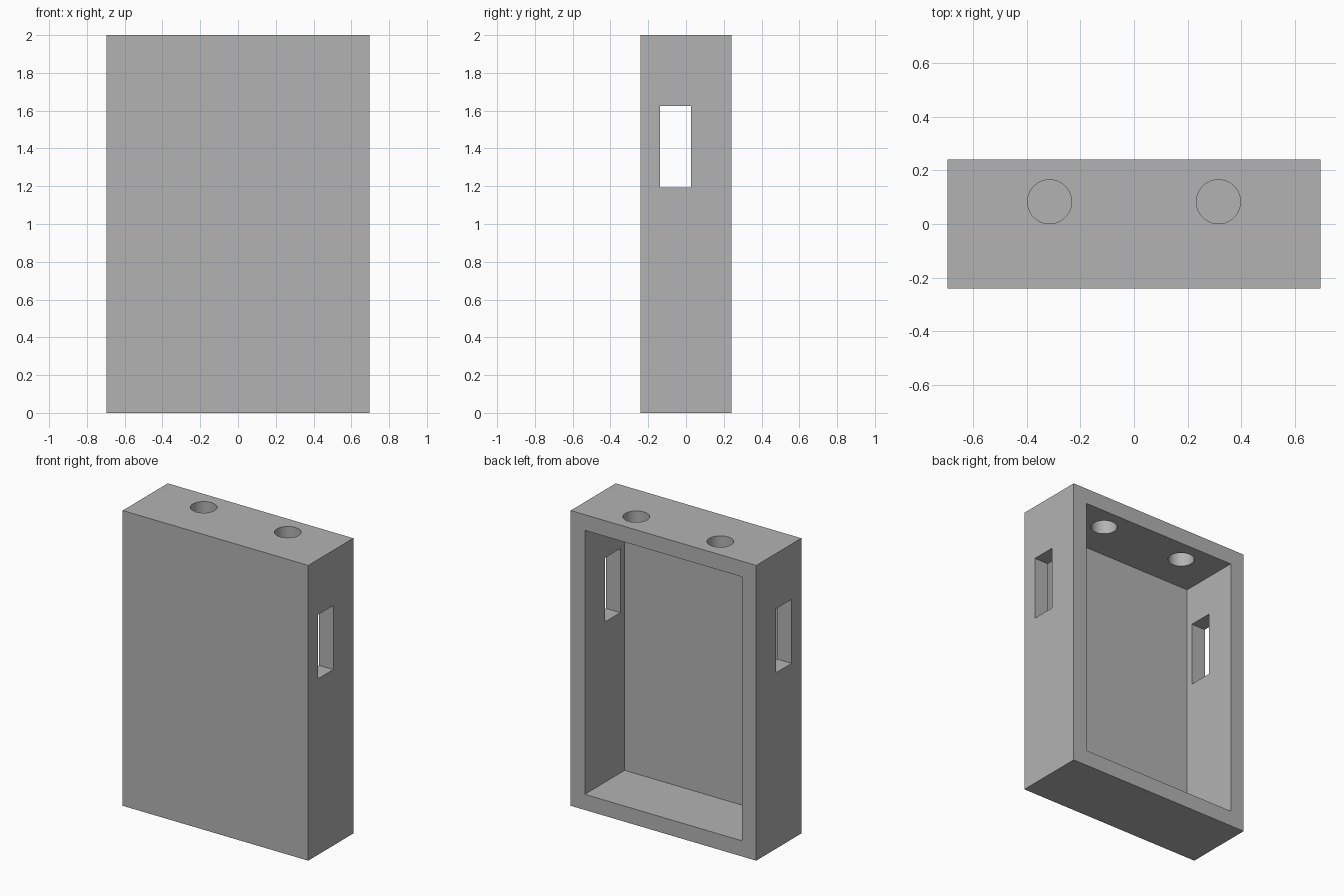
import bpy
import math

default_cube = bpy.data.objects.get("Cube")
if default_cube:
    bpy.data.objects.remove(default_cube, do_unlink=True)

HALF_W, HALF_D, HEIGHT = 0.695, 0.241, 2.0
WALL, FRONT = 0.106, 0.057


def box(name, low, high):
    """Axis-aligned box between two corners."""
    bpy.ops.mesh.primitive_cube_add(size=1)
    ob = bpy.context.object
    ob.name = name
    for v in ob.data.vertices:
        v.co = [h if c > 0 else l for c, l, h in zip(v.co, low, high)]
    return ob


def cut(target, cutter):
    """Subtract the cutter from the target and discard it."""
    cutter.hide_render = True
    mod = target.modifiers.new(cutter.name, 'BOOLEAN')
    mod.operation = 'DIFFERENCE'
    mod.solver = 'EXACT'
    mod.object = cutter
    bpy.context.view_layer.objects.active = target
    bpy.ops.object.modifier_apply(modifier=mod.name)
    bpy.data.objects.remove(cutter, do_unlink=True)


# Solid case
case = box("case", (-HALF_W, -HALF_D, 0), (HALF_W, HALF_D, HEIGHT))

# Cavity open at the back
cut(case, box("cavity_cutter", (WALL - HALF_W, FRONT - HALF_D, WALL),
              (HALF_W - WALL, HALF_D + 0.2, HEIGHT - WALL)))

# Slot through both side walls
cut(case, box("side_slot_cutter", (-1, -0.138, 1.192), (1, 0.027, 1.625)))

# Two round holes in the top wall
for x in (-0.315, 0.315):
    bpy.ops.mesh.primitive_cylinder_add(vertices=64, radius=0.082, depth=0.4,
                                        location=(x, 0.083, HEIGHT))
    hole = bpy.context.object
    hole.name = "top_hole_cutter"
    bpy.context.view_layer.update()
    cut(case, hole)

# Grey material
grey = bpy.data.materials.new("plain grey")
grey.use_nodes = True
colour = (0.45, 0.45, 0.45, 1)
grey.diffuse_color = colour
grey.node_tree.nodes["Principled BSDF"].inputs["Base Color"].default_value = colour
case.data.materials.clear()
case.data.materials.append(grey)

# Smooth hole walls, sharp edges elsewhere
bpy.ops.object.select_all(action='DESELECT')
case.select_set(True)
bpy.context.view_layer.objects.active = case
bpy.ops.object.shade_smooth_by_angle(angle=math.radians(30))
